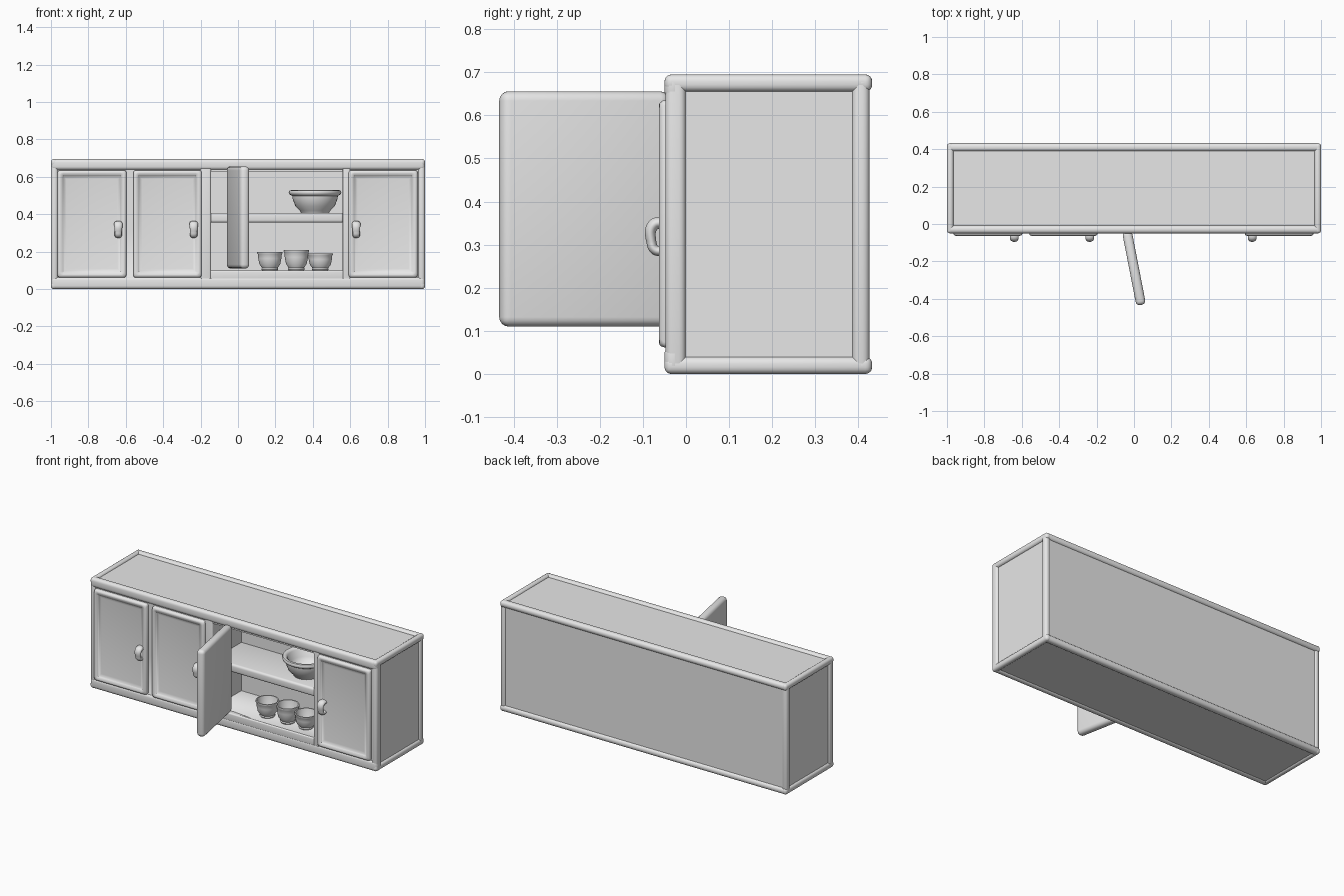
import bpy, bmesh, math
from mathutils import Matrix, Vector

if "Cube" in bpy.data.objects:
    bpy.data.objects.remove(bpy.data.objects["Cube"])

paint = bpy.data.materials.new("plain grey")
paint.diffuse_color = (0.8, 0.8, 0.8, 1)
paint.use_nodes = True
paint.node_tree.nodes["Principled BSDF"].inputs["Base Color"].default_value = paint.diffuse_color


def finish(ob, angle=40):
    """Assign the material and smooth the soft edges."""
    ob.data.materials.append(paint)
    bpy.ops.object.select_all(action='DESELECT')
    ob.select_set(True)
    bpy.context.view_layer.objects.active = ob
    if ob.type == 'MESH':
        bpy.ops.object.shade_smooth_by_angle(angle=math.radians(angle))
    return ob


def new_object(name, bm):
    me = bpy.data.meshes.new(name)
    bm.to_mesh(me)
    bm.free()
    ob = bpy.data.objects.new(name, me)
    bpy.context.collection.objects.link(ob)
    return ob


def box_mesh(lo, hi):
    bm = bmesh.new()
    size = Vector(hi) - Vector(lo)
    mid = (Vector(hi) + Vector(lo)) / 2
    bmesh.ops.create_cube(bm, size=1, matrix=Matrix.Translation(mid) @ Matrix.Diagonal((*size, 1)))
    return bm


def rounded_box(name, lo, hi, r, segments=4):
    bm = box_mesh(lo, hi)
    if r:
        bmesh.ops.bevel(bm, geom=bm.edges[:], offset=r, segments=segments, profile=0.5, affect='EDGES')
    return finish(new_object(name, bm))


def door(name, x0, x1):
    """Slab with a raised soft border and sunken centre panel."""
    bm = box_mesh((x0, -0.063, 0.062), (x1, -0.02, 0.635))
    bm.normal_update()
    front = min(bm.faces, key=lambda f: f.calc_center_median().y)
    rim = list(front.edges) + [e for e in bm.edges
                               if abs(e.verts[0].co.y - e.verts[1].co.y) > 0.01]
    bmesh.ops.inset_region(bm, faces=[front], thickness=0.036)
    bmesh.ops.inset_region(bm, faces=[front], thickness=0.014, depth=-0.014)
    bm.edges.ensure_lookup_table()
    soft = [e for e in rim if e.is_valid] + list(front.edges)
    for f in bm.faces:
        if f is not front and all(-0.064 < v.co.y < -0.062 for v in f.verts):
            soft += list(f.edges)
    bmesh.ops.bevel(bm, geom=list(set(soft)), offset=0.012, segments=3, profile=0.5, affect='EDGES')
    return finish(new_object(name, bm), 50)


def handle(name, x):
    """Small bowed pull, wider at the top."""
    cu = bpy.data.curves.new(name, 'CURVE')
    cu.dimensions = '3D'
    cu.bevel_depth = 0.012
    cu.bevel_resolution = 3
    sp = cu.splines.new('BEZIER')
    pts = [(-0.05, 0.352, 1.2), (-0.076, 0.345, 1.2), (-0.08, 0.305, 1), (-0.072, 0.288, 1), (-0.05, 0.285, 1)]
    sp.bezier_points.add(len(pts) - 1)
    for p, (y, z, r) in zip(sp.bezier_points, pts):
        p.co = (0, y, z)
        p.radius = r
        p.handle_left_type = p.handle_right_type = 'AUTO'
    ob = bpy.data.objects.new(name, cu)
    bpy.context.collection.objects.link(ob)
    ob.location.x = x
    ob.scale.x = 1.6
    return finish(ob)


def lathe(name, profile, loc, steps=32):
    bm = bmesh.new()
    vs = [bm.verts.new((r, 0, z)) for r, z in profile]
    es = [bm.edges.new(p) for p in zip(vs, vs[1:])]
    bmesh.ops.spin(bm, geom=vs + es, cent=(0, 0, 0), axis=(0, 0, 1), angle=math.tau, steps=steps)
    bmesh.ops.remove_doubles(bm, verts=bm.verts[:], dist=0.0003)
    bmesh.ops.recalc_face_normals(bm, faces=bm.faces[:])
    ob = finish(new_object(name, bm), 50)
    ob.location = loc
    return ob


# Carcass with the open compartment cut into it
carcass = rounded_box("carcass", (-0.988, -0.04, 0.008), (0.988, 0.42, 0.683), 0)
cutter = rounded_box("opening_cutter", (-0.145, -0.2, 0.1), (0.56, 0.24, 0.63), 0)
mod = carcass.modifiers.new("opening", 'BOOLEAN')
mod.object = cutter
mod.solver = 'EXACT'
bpy.context.view_layer.objects.active = carcass
bpy.ops.object.modifier_apply(modifier=mod.name)
bpy.data.objects.remove(cutter)

# Rounded edge frame: long rails, end rails and corner posts
for tag, z0, z1 in (("bottom", 0.0, 0.065), ("top", 0.637, 0.695)):
    rounded_box(tag + "_front_rail", (-1, -0.05, z0), (1, -0.008, z1), 0.018)
    t0, t1 = (0, 0.04) if z0 == 0 else (0.655, 0.695)
    rounded_box(tag + "_back_rail", (-1, 0.388, t0), (1, 0.432, t1), 0.018)
    for side, s in (("left", -1), ("right", 1)):
        xs = sorted((s, s * 0.965))
        rounded_box(f"{tag}_{side}_end_rail", (xs[0], -0.05, t0), (xs[1], 0.432, t1), 0.016)
for side, s in (("left", -1), ("right", 1)):
    xs = sorted((s, s * 0.962))
    rounded_box(side + "_front_post", (xs[0], -0.048, 0.005), (xs[1], 0.0, 0.69), 0.016)
    rounded_box(side + "_back_post", (xs[0], 0.385, 0.005), (xs[1], 0.426, 0.69), 0.016)

# Upright stiles beside the opening and the middle shelf
rounded_box("left_stile", (-0.2, -0.048, 0.05), (-0.145, -0.01, 0.65), 0.008)
rounded_box("right_stile", (0.56, -0.048, 0.05), (0.6, -0.01, 0.65), 0.008)
rounded_box("shelf", (-0.15, -0.04, 0.355), (0.565, 0.245, 0.408), 0.014)
rounded_box("opening_sill", (-0.15, -0.048, 0.05), (0.565, -0.01, 0.1), 0.008)

# Closed doors with pulls
for name, x0, x1, hx in (("far_left_door", -0.965, -0.597, -0.64),
                         ("left_door", -0.56, -0.195, -0.237),
                         ("right_door", 0.592, 0.96, 0.632)):
    door(name, x0, x1)
    handle(name + "_handle", hx)

# Open door swung outwards
leaf = rounded_box("open_door", (-0.026, -0.4, -0.273), (0.026, 0, 0.273), 0.022)
leaf.location = (-0.038, -0.04, 0.383)
leaf.rotation_euler.z = math.radians(11)

# Bowl on the shelf
bowl = [(0, 0), (0.075, 0), (0.082, 0.012), (0.105, 0.035), (0.12, 0.075), (0.122, 0.09),
        (0.136, 0.098), (0.141, 0.11), (0.136, 0.12), (0.122, 0.121), (0.11, 0.11),
        (0.1, 0.065), (0.07, 0.028), (0, 0.022)]
lathe("bowl", bowl, (0.412, 0.095, 0.408), 40)

# Row of cups on the compartment floor
cup = [(0, 0), (0.04, 0), (0.045, 0.007), (0.042, 0.014), (0.056, 0.035), (0.062, 0.065), (0.064, 0.088),
       (0.068, 0.093), (0.067, 0.1), (0.06, 0.1), (0.055, 0.07), (0.042, 0.032), (0, 0.024)]
for i, (x, h) in enumerate(((0.17, 1.0), (0.312, 1.1), (0.44, 0.92))):
    c = lathe(f"cup_{i + 1}", cup, (x, 0.05, 0.099))
    c.scale.z = h
